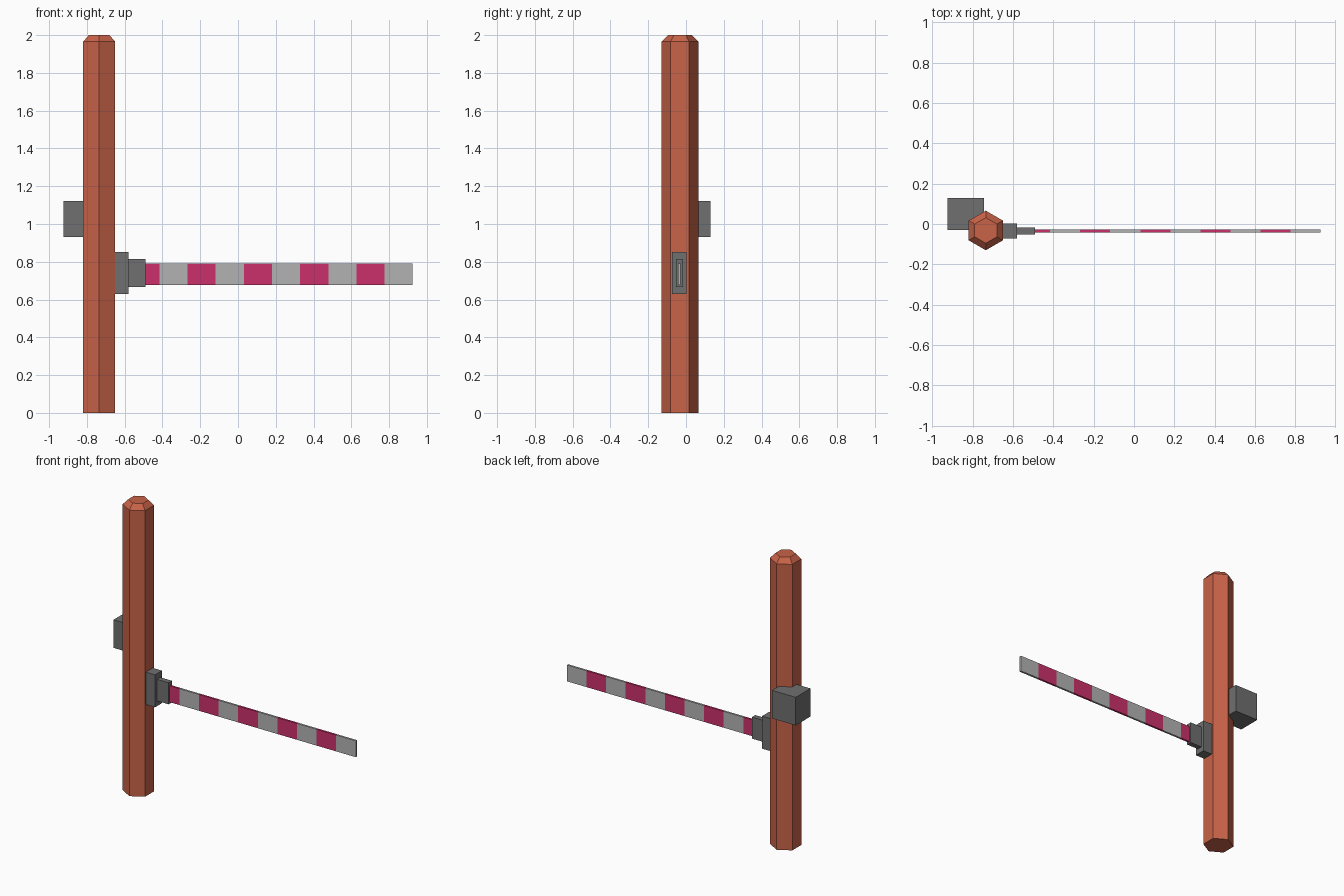
import bpy, bmesh, math
from mathutils import Matrix, Vector

if "Cube" in bpy.data.objects:
    bpy.data.objects.remove(bpy.data.objects["Cube"])


def material(name, color):
    m = bpy.data.materials.new(name)
    m.diffuse_color = (*color, 1)
    m.use_nodes = True
    m.node_tree.nodes["Principled BSDF"].inputs["Base Color"].default_value = m.diffuse_color
    return m


ORANGE = material("post_orange", (0.58, 0.125, 0.065))
DARK = material("dark_grey", (0.16, 0.16, 0.16))
LIGHT = material("light_grey", (0.45, 0.45, 0.45))
PINK = material("stripe_pink", (0.60, 0.03, 0.15))


def finish(bm, name, *mats):
    mesh = bpy.data.meshes.new(name)
    bm.to_mesh(mesh)
    bm.free()
    for m in mats:
        mesh.materials.append(m)
    obj = bpy.data.objects.new(name, mesh)
    bpy.context.collection.objects.link(obj)
    return obj


def box_bm(lo, hi):
    lo, hi = Vector(lo), Vector(hi)
    bm = bmesh.new()
    bmesh.ops.create_cube(bm, size=1, matrix=Matrix.Translation((lo + hi) / 2)
                          @ Matrix.Diagonal((*(hi - lo), 1)))
    return bm


# Hexagonal post with a chamfered top
bm = bmesh.new()
bmesh.ops.create_cone(bm, cap_ends=True, segments=6, radius1=0.098, radius2=0.098, depth=1.965,
                      matrix=Matrix.Translation((-0.735, -0.032, 0.9825)))
# put two opposite corners on the y axis
corner = max(bm.verts, key=lambda v: v.co.y).co
angle = math.atan2(corner.y + 0.032, corner.x + 0.735)
bmesh.ops.rotate(bm, verts=bm.verts, cent=(-0.735, -0.032, 0),
                 matrix=Matrix.Rotation(math.pi / 2 - angle, 3, 'Z'))
bm.faces.ensure_lookup_table()
top = max(bm.faces, key=lambda f: f.calc_center_median().z)
bmesh.ops.inset_region(bm, faces=[top], thickness=0.03, use_even_offset=True)
for v in top.verts:
    v.co.z = 2.0
finish(bm, "post", ORANGE)

# Control box on the back corner, and the two-step arm mount
finish(box_bm((-0.925, -0.03, 0.93), (-0.745, 0.13, 1.123)), "control_box", DARK)
finish(box_bm((-0.67, -0.073, 0.63), (-0.58, 0.003, 0.853)), "arm_mount", DARK)
finish(box_bm((-0.59, -0.053, 0.667), (-0.49, -0.017, 0.815)), "arm_socket", DARK)

# Barrier arm, sliced into alternating stripes
start, end, pitch = -0.565, 0.925, 0.149
bm = box_bm((start, -0.042, 0.678), (end, -0.028, 0.79))
for i in range(1, 10):
    bmesh.ops.bisect_plane(bm, geom=bm.verts[:] + bm.edges[:] + bm.faces[:],
                           plane_co=(start + i * pitch, 0, 0), plane_no=(1, 0, 0))
for f in bm.faces:
    stripe = int((f.calc_center_median().x - start) / pitch)
    f.material_index = 1 if stripe % 2 == 0 and stripe < 9 else 0
finish(bm, "barrier_arm", LIGHT, PINK)
